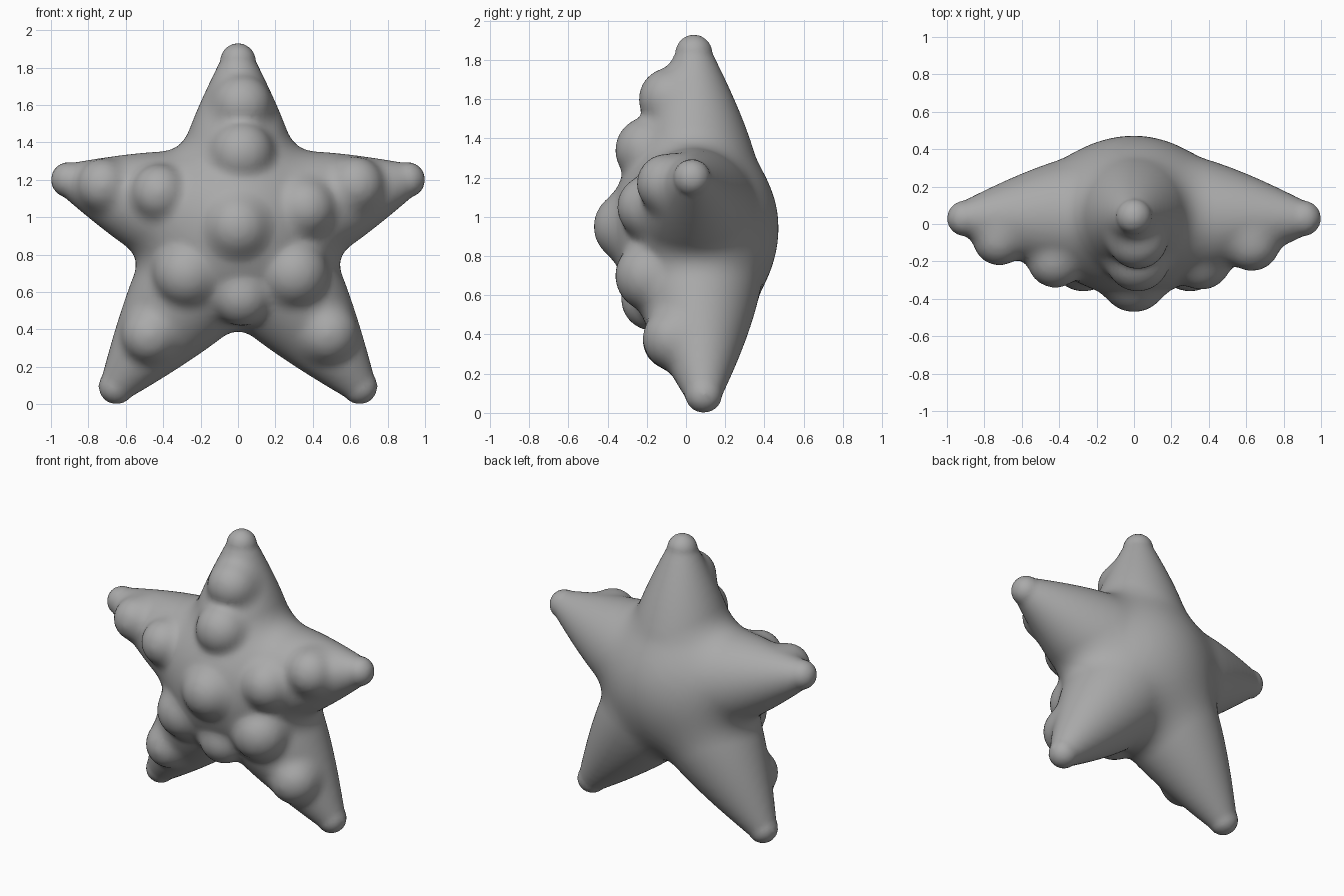
import bpy, bmesh
from mathutils import Vector, Matrix

if "Cube" in bpy.data.objects:
    bpy.data.objects.remove(bpy.data.objects["Cube"], do_unlink=True)

CENTRE = Vector((0, 0.04, 0.95))
TIP_RADIUS = 0.095

# Arm tips: top, two sides, two lower
TIPS = [Vector((0, 0.04, 1.835))]
for side in (1, -1):
    TIPS.append(Vector((side * 0.905, 0.03, 1.2)))
    TIPS.append(Vector((side * 0.65, 0.09, 0.095)))

# Front bumps: x, z, radius, foremost y
BUMPS = [(Vector((x, front + r, z)), r) for x, z, r, front in (
    (0.02, 1.6, 0.16, -0.24), (0.02, 1.34, 0.17, -0.36), (0, 0.95, 0.18, -0.47),
    (-0.42, 1.13, 0.15, -0.34), (-0.72, 1.17, 0.14, -0.22),
    (0.36, 1.05, 0.16, -0.35), (0.63, 1.17, 0.15, -0.25),
    (-0.27, 0.7, 0.18, -0.36), (0.3, 0.7, 0.18, -0.36), (0.02, 0.58, 0.16, -0.33),
    (-0.47, 0.37, 0.15, -0.22), (0.48, 0.38, 0.16, -0.22))]

ARMS = [(tip - CENTRE, (tip - CENTRE).length_squared) for tip in TIPS]


def arm_radius(t):
    u = 1 - t
    return TIP_RADIUS + u * (0.44 - u * (0.05 + 0.12 * u))


def blend(a, b, k):
    """Union of two distances with a soft fillet of size k."""
    h = max(k - abs(a - b), 0) / k
    return min(a, b) - h * h * k / 4


def distance(p):
    """Signed distance to the soft union of arms and bumps."""
    q = p - CENTRE
    body = 9.0
    for axis, sq in ARMS:
        t = min(max(q.dot(axis) / sq, 0), 1)
        body = blend(body, (q - axis * t).length - arm_radius(t), 0.12)
    for c, r in BUMPS:
        body = blend(body, (p - c).length - r, 0.045)
    return body


# Rough volume: overlapping balls along every arm, and the bumps
bm = bmesh.new()


def ball(c, r):
    bmesh.ops.create_icosphere(bm, subdivisions=3, radius=r, matrix=Matrix.Translation(c))


STEPS = 14
for axis, sq in ARMS:
    for i in range(STEPS + 1):
        t = i / STEPS
        ball(CENTRE + axis * t, arm_radius(t))
for c, r in BUMPS:
    ball(c, r)
rough = bpy.data.meshes.new("starfish_body")
bm.to_mesh(rough)
bm.free()
body = bpy.data.objects.new("starfish_body", rough)
bpy.context.collection.objects.link(body)

# Fuse into one skin
fuse = body.modifiers.new("fuse", "REMESH")
fuse.mode = "VOXEL"
fuse.voxel_size = 0.024
soften = body.modifiers.new("soften", "SMOOTH")
soften.iterations = 4
deps = bpy.context.evaluated_depsgraph_get()
skin = bpy.data.meshes.new_from_object(body.evaluated_get(deps))
body.modifiers.clear()
body.data = skin
bpy.data.meshes.remove(rough)
skin.name = "starfish_body"

# Pull the skin onto the filleted shape
EPS = 0.002
OFFSETS = [Vector(v) * EPS for v in ((1, 0, 0), (0, 1, 0), (0, 0, 1))]
for v in skin.vertices:
    p = v.co.copy()
    for _ in range(3):
        d = distance(p)
        if abs(d) < 0.0008:
            break
        g = Vector([(distance(p + o) - d) / EPS for o in OFFSETS])
        p -= g * (d / max(g.length_squared, 0.3))
    v.co = p

# Even out the skin slightly
polish = body.modifiers.new("polish", "SMOOTH")
polish.factor = 0.5
polish.iterations = 2
skin.polygons.foreach_set("use_smooth", [True] * len(skin.polygons))

# One grey colour
grey = bpy.data.materials.new("stone_grey")
grey.use_nodes = True
colour = (0.4, 0.4, 0.4, 1)
grey.diffuse_color = colour
grey.node_tree.nodes["Principled BSDF"].inputs["Base Color"].default_value = colour
skin.materials.clear()
skin.materials.append(grey)
skin.update()
